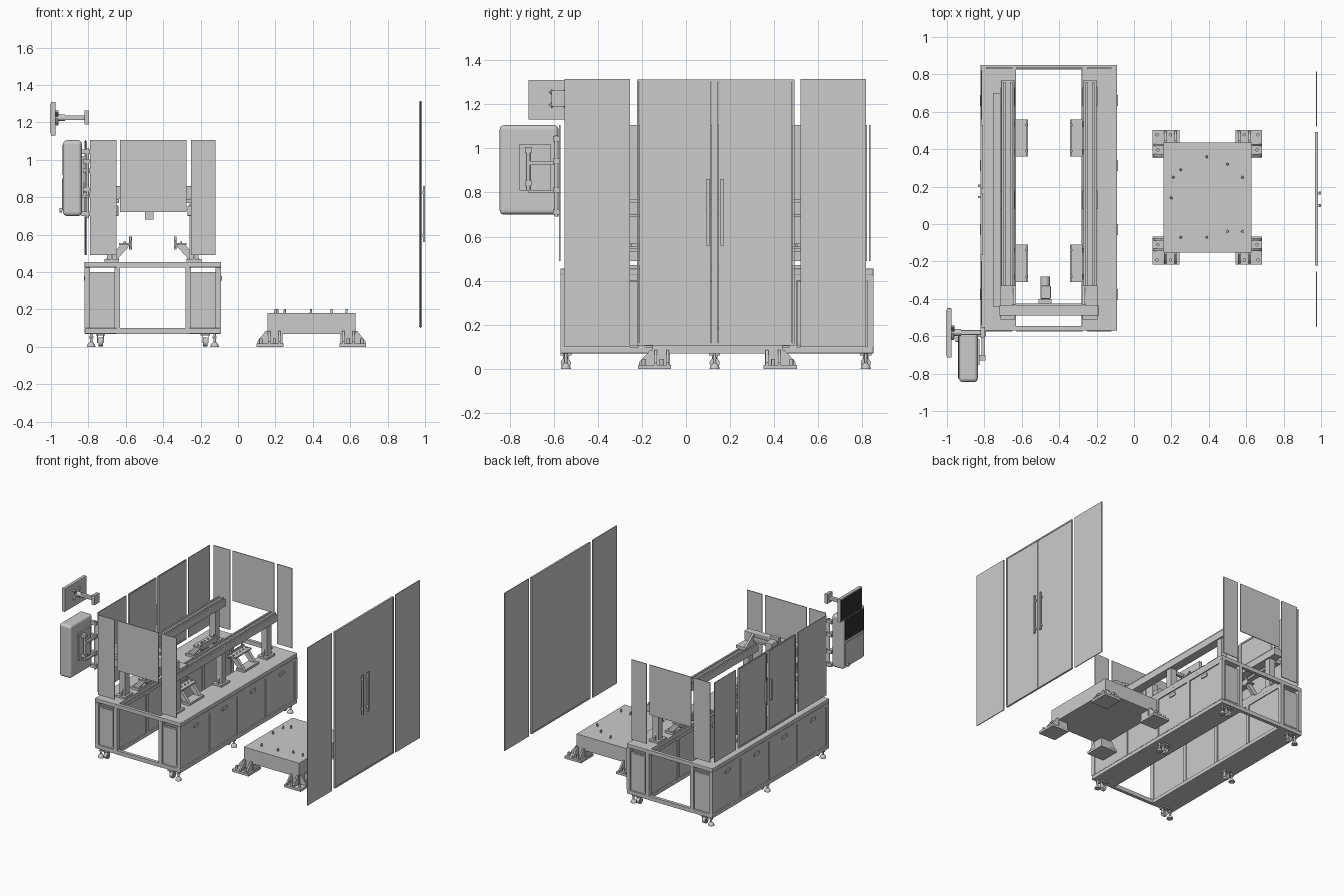
import bpy, math
from mathutils import Vector

dark = bpy.data.materials.new("screen_black")
dark.diffuse_color = (0.03, 0.03, 0.03, 1)


def mesh(name, verts, faces):
    me = bpy.data.meshes.new(name)
    me.from_pydata(verts, [], faces)
    ob = bpy.data.objects.new(name, me)
    bpy.context.collection.objects.link(ob)
    return ob


def box(name, x0, x1, y0, y1, z0, z1, bevel=0):
    v = [(x, y, z) for x in (x0, x1) for y in (y0, y1) for z in (z0, z1)]
    f = [(0, 1, 3, 2), (4, 6, 7, 5), (0, 4, 5, 1), (2, 3, 7, 6), (0, 2, 6, 4), (1, 5, 7, 3)]
    ob = mesh(name, v, f)
    if bevel:
        m = ob.modifiers.new("bevel", "BEVEL")
        m.width, m.segments = bevel, 4
    return ob


def prism(name, pts, axis, a, b):
    """Extrude a 2D profile along x (profile y,z) or y (profile x,z)."""
    n = len(pts)
    v = [((t, p, q) if axis == "x" else (p, t, q)) for t in (a, b) for p, q in pts]
    f = [tuple(range(n)), tuple(range(2 * n - 1, n - 1, -1))]
    f += [(i, i + n, (i + 1) % n + n, (i + 1) % n) for i in range(n)]
    ob = mesh(name, v, f)
    import bmesh
    bm = bmesh.new()
    bm.from_mesh(ob.data)
    bmesh.ops.recalc_face_normals(bm, faces=bm.faces)
    bm.to_mesh(ob.data)
    bm.free()
    return ob


def rod(name, p, q, r, r2=None, sides=20):
    p, q = Vector(p), Vector(q)
    d = q - p
    bpy.ops.mesh.primitive_cone_add(vertices=sides, radius1=r, radius2=r if r2 is None else r2,
                                    depth=d.length, location=(p + q) / 2,
                                    rotation=d.to_track_quat("Z", "Y").to_euler())
    bpy.context.object.name = name
    bpy.ops.object.shade_smooth_by_angle(angle=math.radians(35))
    return bpy.context.object


def frame_x(name, x0, x1, y0, y1, z0, z1, w):
    """Rectangular border lying in a yz plane."""
    for z in (z0, z1 - w):
        box(name + "_rail", x0, x1, y0, y1, z, z + w)
    for y in (y0, y1 - w):
        box(name + "_stile", x0, x1, y, y + w, z0 + w, z1 - w)


CX = -0.455            # bench centre line
Y0, Y1 = -0.57, 0.85   # bench ends
posts = [-0.57, -0.215, 0.125, 0.47, 0.82]

# Bench: two long cabinets joined by end beams
for s in (-1, 1):
    def X(d, e):       # distances from the centre line, mirrored
        return tuple(sorted((CX + s * d, CX + s * e)))
    box("bench_top", *X(0.175, 0.365), Y0, Y1, 0.425, 0.455, 0.004)
    box("bench_base", *X(0.175, 0.365), Y0, Y1, 0.07, 0.1, 0.004)
    for d in (0.175, 0.335):
        box("upper_rail", *X(d, d + 0.03), Y0, Y1, 0.4, 0.425)
        for y in posts:
            box("bench_post", *X(d, d + 0.03), y, y + 0.03, 0.1, 0.4)
    for a, b in zip(posts, posts[1:]):
        box("outer_door", *X(0.35, 0.36), a + 0.034, b - 0.004, 0.104, 0.397)
        box("inner_panel", *X(0.182, 0.19), a + 0.03, b, 0.1, 0.4)
        m = (a + b + 0.03) / 2
        box("door_handle", *X(0.36, 0.369), m - 0.03, m + 0.03, 0.355, 0.38, 0.003)
    for y, e in ((Y0 + 0.012, -1), (Y1 - 0.02, 1)):
        box("end_panel", *X(0.205, 0.335), y, y + 0.008, 0.1, 0.4)
        yo = y - 0.004 if e < 0 else y + 0.008
        box("end_door", *X(0.215, 0.325), yo, yo + 0.004, 0.115, 0.39)
    # Levelling feet and casters
    for y in (-0.545, 0.13, 0.815):
        fx = CX + s * 0.33
        rod("foot_pad", (fx, y, 0), (fx, y, 0.012), 0.023, 0.02)
        rod("foot_cone", (fx, y, 0.012), (fx, y, 0.026), 0.02, 0.009)
        rod("foot_stem", (fx, y, 0.026), (fx, y, 0.07), 0.007)
        rod("foot_nut", (fx, y, 0.045), (fx, y, 0.055), 0.013, sides=6)
        cx = CX + s * 0.28
        rod("caster_wheel", (cx - 0.012, y, 0.026), (cx + 0.012, y, 0.026), 0.023)
        for o in (-0.018, 0.014):
            box("caster_fork", cx + o, cx + o + 0.004, y - 0.012, y + 0.012, 0.02, 0.064)
        box("caster_plate", cx - 0.025, cx + 0.025, y - 0.025, y + 0.025, 0.06, 0.07)

    # Linear axis on posts
    rx = CX + s * 0.22
    box("axis_beam", rx - 0.035, rx + 0.035, -0.5, 0.77, 0.7, 0.755, 0.004)
    for o in (-0.025, 0.013):
        box("axis_rail", rx + o, rx + o + 0.012, -0.49, 0.76, 0.755, 0.768)
    for y in (-0.42, 0.13, 0.68):
        box("axis_post", rx - 0.025, rx + 0.025, y - 0.025, y + 0.025, 0.47, 0.7)
        box("post_base", rx - 0.04, rx + 0.04, y - 0.05, y + 0.05, 0.455, 0.47)
        for e in (-1, 1):
            prism("post_gusset", [(y + e * 0.025, 0.47), (y + e * 0.047, 0.47), (y + e * 0.025, 0.52)],
                  "x", rx - 0.005, rx + 0.005)
    box("carriage", rx - 0.04, rx + 0.04, -0.51, -0.33, 0.768, 0.79)
    prism("carriage_bracket", [(-0.49, 0.79), (-0.33, 0.79), (-0.43, 0.86), (-0.49, 0.86)],
          "x", rx - s * 0.035 - 0.008, rx - s * 0.035 + 0.008)

    # Clamp stations on the inner edges
    for yc in (-0.21, 0.46):
        for o in (-0.07, 0.07):
            y = yc + o
            prism("clamp_arm", [(CX + s * 0.235, 0.47), (CX + s * 0.19, 0.47), (CX + s * 0.13, 0.535),
                                (CX + s * 0.13, 0.555), (CX + s * 0.17, 0.55)], "y", y - 0.012, y + 0.012)
            rod("clamp_pin", (CX + s * 0.12, y, 0.52), (CX + s * 0.12, y, 0.59), 0.007)
        box("clamp_foot", *X(0.18, 0.25), yc - 0.09, yc + 0.09, 0.455, 0.472)
        box("clamp_bar", *X(0.12, 0.18), yc - 0.1, yc + 0.1, 0.545, 0.556)
        box("clamp_lip", *X(0.112, 0.12), yc - 0.1, yc + 0.1, 0.53, 0.57)
        for i in range(5):
            y = yc - 0.08 + i * 0.04
            rod("clamp_screw", (CX + s * 0.15, y, 0.556), (CX + s * 0.15, y, 0.563), 0.006, sides=12)

for y in (Y0, Y1 - 0.025):
    box("end_beam_low", -0.65, -0.26, y, y + 0.025, 0.07, 0.1)
    box("end_beam_high", -0.65, -0.26, y, y + 0.025, 0.425, 0.455)
box("cable_trough", -0.755, -0.715, -0.44, 0.7, 0.69, 0.72)

# Gantry bridge and tool head
box("gantry_beam", -0.72, -0.19, -0.49, -0.435, 0.79, 0.86, 0.004)
box("gantry_rail", -0.65, -0.26, -0.435, -0.425, 0.81, 0.84)
box("tool_slide", -0.51, -0.44, -0.425, -0.4, 0.74, 0.9)
box("tool_body", -0.5, -0.445, -0.4, -0.33, 0.72, 0.88, 0.005)
rod("tool_motor", (-0.475, -0.34, 0.8), (-0.475, -0.28, 0.8), 0.025)
box("tool_tip", -0.497, -0.453, -0.4, -0.355, 0.68, 0.72)

# Enclosure panels
for y in (-0.575, 0.83):
    for a, b, z in ((-0.79, -0.65, 0.49), (-0.63, -0.275, 0.72), (-0.25, -0.12, 0.49)):
        box("end_guard", a, b, y, y + 0.006, z, 1.105)
for i, (a, b) in enumerate(((-0.54, -0.2), (-0.165, 0.165), (0.19, 0.53), (0.56, 0.82))):
    box("left_guard", -0.818, -0.812, a, b, 0.49, 1.105)
    if i in (1, 2):
        frame_x("left_door_frame", -0.822, -0.808, a, b, 0.49, 1.1, 0.012)
for y in (0.145, 0.205):
    box("left_door_handle", -0.835, -0.822, y - 0.006, y + 0.006, 0.72, 0.88)
    
# Separate right-hand guard wall with double door
for a, b in ((-0.55, -0.255), (0.52, 0.815)):
    box("right_guard", 0.973, 0.979, a, b, 0.1, 1.315)
frame_x("right_door_frame", 0.969, 0.983, -0.222, 0.492, 0.107, 1.312, 0.01)
for a, b, h in ((-0.211, 0.114, 0.1), (0.148, 0.481, 0.165)):
    box("right_door_leaf", 0.972, 0.98, a, b, 0.118, 1.302)
box("right_door_mullion", 0.971, 0.978, 0.116, 0.146, 0.118, 1.302)
for h in (0.1, 0.165):
    box("right_door_handle", 0.99, 1.0, h - 0.008, h + 0.008, 0.56, 0.86)
    for z in (0.59, 0.82):
        box("handle_standoff", 0.98, 0.99, h - 0.006, h + 0.006, z, z + 0.012)

# Separate machine base block on four gusseted feet
box("base_block", 0.157, 0.628, -0.152, 0.437, 0.07, 0.18)
for s in (-1, 1):
    for t in (-1, 1):
        def P(d):
            return 0.3925 + s * d
        def Q(d):
            return 0.1425 + t * d
        xs, ys = sorted((P(0.15), P(0.293))), sorted((Q(0.21), Q(0.36)))
        box("base_foot_plate", *xs, *ys, 0, 0.018)
        box("base_leg", *sorted((P(0.155), P(0.235))), *sorted((Q(0.215), Q(0.294))), 0.018, 0.07)
        for d in (0.225, 0.28):
            prism("base_gusset_x", [(P(0.235), 0.018), (P(0.288), 0.018), (P(0.288), 0.03), (P(0.245), 0.085),
                                    (P(0.235), 0.085)], "y", Q(d) - 0.006, Q(d) + 0.006)
        for d in (0.17, 0.225):
            prism("base_gusset_y", [(Q(0.294), 0.018), (Q(0.355), 0.018), (Q(0.355), 0.03), (Q(0.305), 0.085),
                                    (Q(0.294), 0.085)], "x", P(d) - 0.006, P(d) + 0.006)
        for a, b in ((0.265, 0.253), (0.197, 0.335), (0.27, 0.335)):
            rod("anchor_bolt", (P(a), Q(b), 0.018), (P(a), Q(b), 0.045), 0.009, sides=12)
for x, y in ((.39, .36), (.25, .29), (.5, .32), (.21, .25), (.58, .25),
             (.2, .14), (.58, -.04), (.25, -.07), (.39, -.07), (.5, -.04)):
    rod("locating_pin", (x, y, 0.18), (x, y, 0.202), 0.007, 0.005, 12)

# Monitor on its arm
box("monitor", -1.0, -0.975, -0.715, -0.45, 1.13, 1.31, 0.004)
box("monitor_screen", -1.0015, -0.999, -0.705, -0.46, 1.14, 1.3).data.materials.append(dark)
for a in (-1, 1):
    rod("mount_spider", (-0.968, -0.615, 1.225 - a * 0.035), (-0.968, -0.545, 1.225 + a * 0.035), 0.009, sides=8)
rod("mount_hub", (-0.975, -0.58, 1.225), (-0.925, -0.58, 1.225), 0.018)
box("monitor_arm", -0.93, -0.82, -0.593, -0.567, 1.213, 1.238, 0.004)
box("arm_wall_plate", -0.82, -0.797, -0.61, -0.55, 1.19, 1.263)

# Operator box with screen, hinge and carrier frame
box("operator_box", -0.935, -0.835, -0.845, -0.578, 0.7, 1.105, 0.02)
box("operator_screen", -0.939, -0.934, -0.825, -0.6, 0.92, 1.08).data.materials.append(dark)
box("operator_keypad", -0.94, -0.934, -0.825, -0.6, 0.73, 0.9)
box("operator_back_plate", -0.835, -0.825, -0.755, -0.615, 0.81, 1.02)
rod("grip_post", (-0.805, -0.715, 0.81), (-0.805, -0.715, 1.0), 0.009)
for z in (0.83, 0.98):
    box("grip_joint", -0.83, -0.793, -0.73, -0.7, z, z + 0.025)
box("grip_arm", -0.815, -0.797, -0.715, -0.585, 0.925, 0.942)
box("grip_arm_low", -0.815, -0.797, -0.715, -0.585, 0.8, 0.812)
rod("hinge_post", (-0.805, -0.588, 0.69), (-0.805, -0.588, 1.06), 0.009)
for z in (0.7, 0.8, 0.93, 1.03):
    box("hinge_block", -0.84, -0.79, -0.602, -0.572, z, z + 0.025)
rod("box_cable_gland", (-0.94, -0.62, 0.73), (-0.955, -0.62, 0.73), 0.012)
